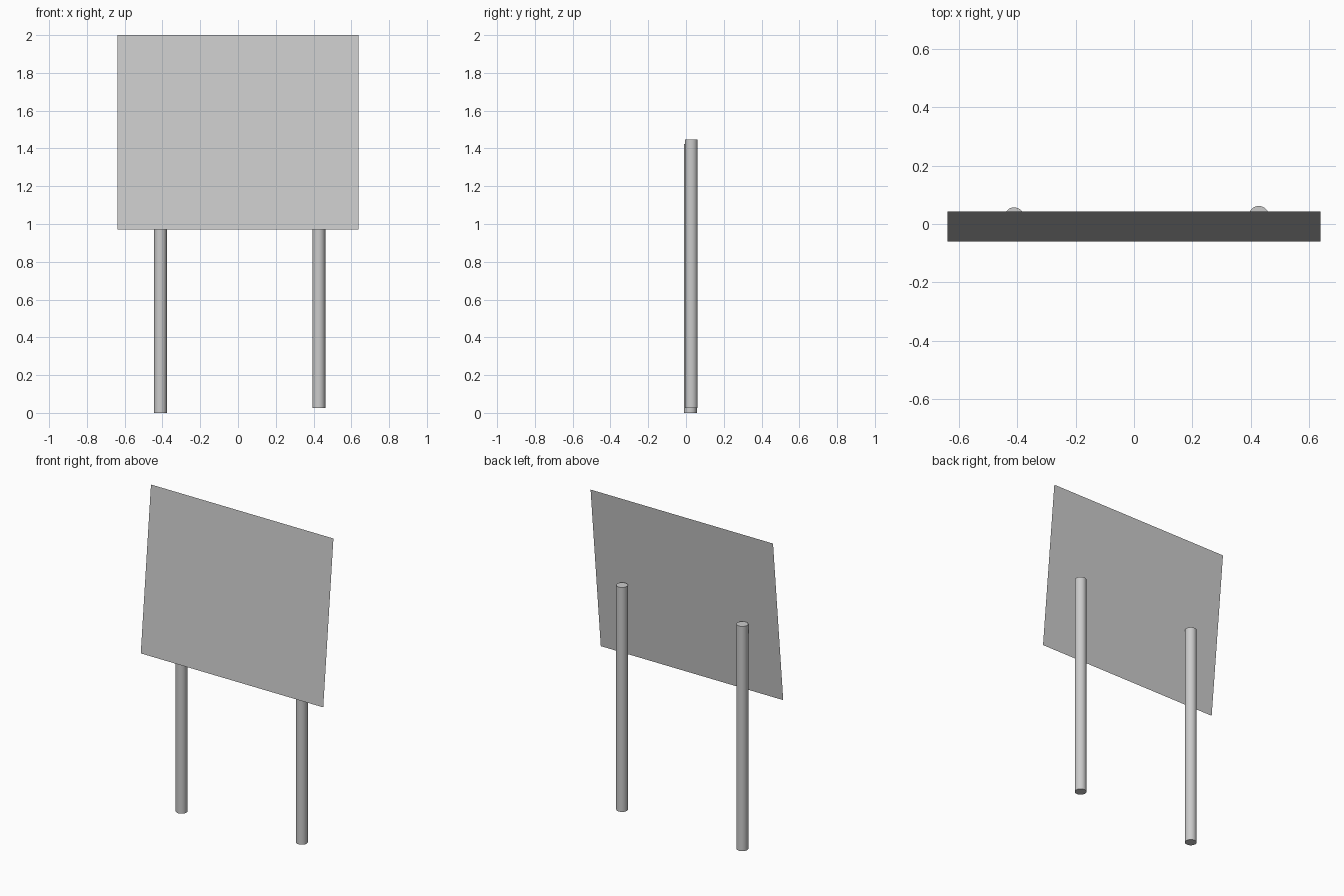
import bpy, bmesh, math

if "Cube" in bpy.data.objects:
    bpy.data.objects.remove(bpy.data.objects["Cube"])


def post(name, x, y, z0, z1, r):
    bpy.ops.mesh.primitive_cylinder_add(vertices=20, radius=r, depth=z1 - z0,
                                        location=(x, y, (z0 + z1) / 2))
    ob = bpy.context.object
    ob.name = name
    bpy.ops.object.shade_smooth_by_angle(angle=math.radians(35))


# Two round posts, the right one set slightly higher
post("left_post", -0.411, 0.023, 0.0, 1.423, 0.034)
post("right_post", 0.428, 0.028, 0.026, 1.447, 0.034)

# Thin sign panel leaning back, a single sheet facing the front
w, z_low, z_high, y_low, y_high = 0.639, 0.97, 2.0, -0.06, 0.042
bm = bmesh.new()
bm.faces.new([bm.verts.new(p) for p in (
    (-w, y_low, z_low), (w, y_low, z_low), (w, y_high, z_high), (-w, y_high, z_high))])
mesh = bpy.data.meshes.new("sign_panel")
bm.to_mesh(mesh)
bm.free()
bpy.context.collection.objects.link(bpy.data.objects.new("sign_panel", mesh))
